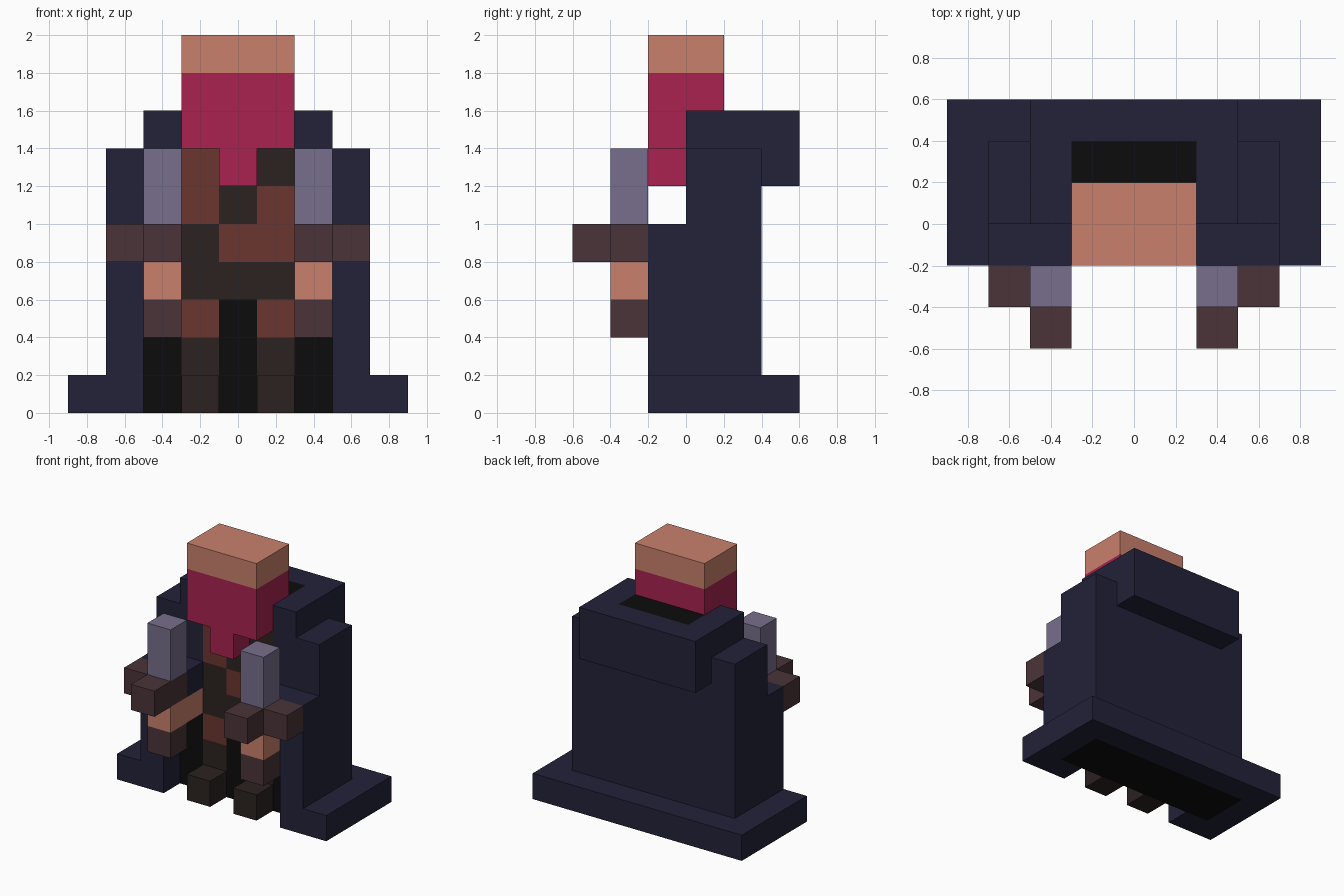
import bpy
import bmesh

if "Cube" in bpy.data.objects:
    bpy.data.objects.remove(bpy.data.objects["Cube"])

S = 0.2  # block size

# ---- colours -------------------------------------------------------------
HEX = {
    "skin": "C9806C", "crimson": "A8224F", "navy_cloth": "232239",
    "lavender_steel": "786E8C", "hilt_brown": "4A3438", "rust_brown": "6B362E",
    "dark_leather": "2B2221", "black": "0C0C0C",
}


def linear(h):
    out = []
    for k in (0, 2, 4):
        c = int(h[k:k + 2], 16) / 255
        out.append(c / 12.92 if c <= 0.04045 else ((c + 0.055) / 1.055) ** 2.4)
    return (*out, 1.0)


MATS = {}
for name, h in HEX.items():
    MATS[name] = bpy.data.materials.new(name)
    MATS[name].diffuse_color = linear(h)

# ---- block model: cell -> (part, colour) ------------------------------------
# Cell (i, j, k): x centre i*S, y from j*S to (j+1)*S, z from k*S to (k+1)*S
cells = {}


def fill(part, colour, xs, ys, zs, mirror=False):
    """Fill an inclusive range of cells; later fills replace earlier ones."""
    for i in range(xs[0], xs[1] + 1):
        for j in range(ys[0], ys[1] + 1):
            for k in range(zs[0], zs[1] + 1):
                cells[i, j, k] = (part, colour)
                if mirror:
                    cells[-i, j, k] = (part, colour)


# cape: flared hem, main drape, front side flaps, collar
fill("cape", "navy_cloth", (-4, 4), (0, 2), (0, 0))
fill("cape", "navy_cloth", (3, 4), (-1, -1), (0, 0), True)
fill("cape", "navy_cloth", (-3, 3), (0, 1), (1, 6))
fill("cape", "navy_cloth", (3, 3), (-1, -1), (1, 4), True)
fill("cape", "navy_cloth", (2, 2), (-1, -1), (4, 4), True)
fill("cape", "navy_cloth", (-2, 2), (2, 2), (6, 6))
fill("cape", "navy_cloth", (-2, 2), (0, 2), (7, 7))

# dark lining inside the cape
fill("cape_lining", "black", (-3, 3), (0, 1), (0, 0))
fill("cape_lining", "black", (-2, 2), (0, 0), (1, 2))
fill("cape_lining", "black", (-1, 1), (1, 1), (7, 7))

# legs, knees and feet
fill("leg", "dark_leather", (1, 1), (0, 0), (1, 1), True)
fill("leg", "rust_brown", (1, 1), (0, 0), (2, 2), True)
fill("foot", "dark_leather", (1, 1), (-1, -1), (0, 0), True)

# torso with straps
fill("torso", "dark_leather", (-1, 1), (0, 0), (3, 6))
fill("torso", "rust_brown", (0, 1), (0, 0), (4, 4))
fill("torso", "rust_brown", (-1, -1), (0, 0), (5, 6))
fill("torso", "rust_brown", (1, 1), (0, 0), (5, 5))

# head: masked lower face with a point at the chest, bare crown
fill("mask", "crimson", (-1, 1), (-1, 0), (7, 8))
fill("mask", "crimson", (0, 0), (-1, -1), (6, 6))
fill("head_top", "skin", (-1, 1), (-1, 0), (9, 9))

# arms and the two held daggers
fill("arm", "skin", (2, 2), (-2, -1), (3, 3), True)
fill("dagger_hilt", "hilt_brown", (2, 2), (-2, -2), (2, 2), True)
fill("dagger_hilt", "hilt_brown", (2, 3), (-2, -2), (4, 4), True)
fill("dagger_hilt", "hilt_brown", (2, 2), (-3, -3), (4, 4), True)
fill("dagger_blade", "lavender_steel", (2, 2), (-2, -2), (5, 6), True)


# ---- meshes: one object per part, outer faces only ----------------------------
def build(part):
    bm = bmesh.new()
    colours = sorted({c for p, c in cells.values() if p == part})
    for cell, (p, colour) in cells.items():
        if p != part:
            continue
        low = ((cell[0] - 0.5) * S, cell[1] * S, cell[2] * S)
        for axis in range(3):
            u, v = (axis + 1) % 3, (axis + 2) % 3
            for side in (0, 1):
                near = list(cell)
                near[axis] += 1 if side else -1
                if tuple(near) in cells:
                    continue
                ring = []
                for a, b in ((0, 0), (1, 0), (1, 1), (0, 1)):
                    co = list(low)
                    co[axis] += side * S
                    co[u] += a * S
                    co[v] += b * S
                    ring.append(bm.verts.new(co))
                face = bm.faces.new(ring if side else ring[::-1])
                face.material_index = colours.index(colour)
    bmesh.ops.remove_doubles(bm, verts=bm.verts[:], dist=0.001)
    mesh = bpy.data.meshes.new(part)
    bm.to_mesh(mesh)
    bm.free()
    for c in colours:
        mesh.materials.append(MATS[c])
    bpy.context.collection.objects.link(bpy.data.objects.new(part, mesh))


for part in sorted({p for p, _ in cells.values()}):
    build(part)

for m in bpy.data.materials:
    if m.users and not m.is_grease_pencil:
        m.use_nodes = True
        m.node_tree.nodes["Principled BSDF"].inputs["Base Color"].default_value = m.diffuse_color
